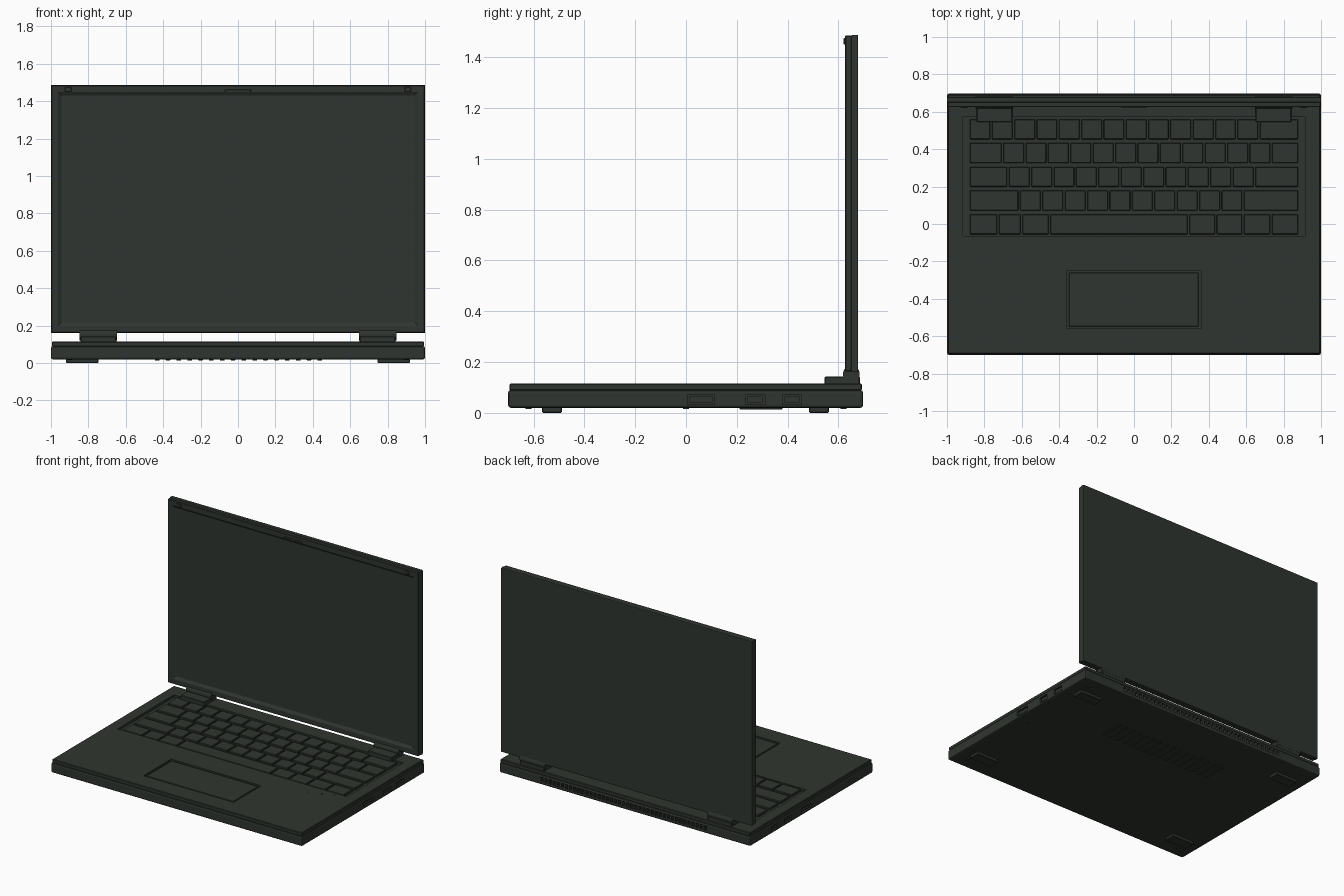
import bpy, bmesh, math
from mathutils import Matrix, Vector

if "Cube" in bpy.data.objects:
    bpy.data.objects.remove(bpy.data.objects["Cube"])

# one dark green-grey for the whole machine
mat = bpy.data.materials.new("dark green grey")
mat.diffuse_color = (0.029, 0.036, 0.029, 1)
mat.use_nodes = True
mat.node_tree.nodes["Principled BSDF"].inputs["Base Color"].default_value = mat.diffuse_color


def finish(name, bm):
    me = bpy.data.meshes.new(name)
    bm.to_mesh(me)
    bm.free()
    me.materials.append(mat)
    ob = bpy.data.objects.new(name, me)
    bpy.context.collection.objects.link(ob)
    return ob


def add_box(bm, x0, x1, y0, y1, z0, z1, bevel=0.0, seg=1):
    part = bmesh.new()
    m = Matrix.Translation(((x0 + x1) / 2, (y0 + y1) / 2, (z0 + z1) / 2)) @ \
        Matrix.Diagonal((x1 - x0, y1 - y0, z1 - z0, 1))
    bmesh.ops.create_cube(part, size=1, matrix=m)
    if bevel:
        bmesh.ops.bevel(part, geom=part.edges[:], offset=bevel, segments=seg,
                        affect='EDGES', profile=0.5)
    tmp = bpy.data.meshes.new("tmp")
    part.to_mesh(tmp)
    part.free()
    bm.from_mesh(tmp)
    bpy.data.meshes.remove(tmp)


def boxes(name, items, bevel=0.0, seg=1):
    bm = bmesh.new()
    for it in items:
        add_box(bm, *it, bevel, seg)
    return finish(name, bm)


def add_cyl(bm, centre, r, depth, axis='Z', n=24):
    rot = Matrix.Rotation(math.pi / 2, 4, 'Y') if axis == 'X' else Matrix()
    bmesh.ops.create_cone(bm, cap_ends=True, segments=n, radius1=r, radius2=r,
                          depth=depth, matrix=Matrix.Translation(centre) @ rot)


def cut(ob, items):
    cutter = boxes("cutter", items)
    cutter.hide_render = True
    mod = ob.modifiers.new("cut", 'BOOLEAN')
    mod.operation = 'DIFFERENCE'
    mod.solver = 'EXACT'
    mod.object = cutter
    bpy.context.view_layer.objects.active = ob
    bpy.ops.object.modifier_apply(modifier=mod.name)
    bpy.data.objects.remove(cutter)


def sides(items):
    # repeat boxes on both sides of x = 0
    return items + [(-b, -a, *rest) for a, b, *rest in items]


# lower body with side ports and rear vents
base = boxes("base_body", [(-1, 1, -0.70, 0.697, 0.02, 0.09)], 0.01, 2)
ports = [(0.005, 0.112), (0.235, 0.31), (0.38, 0.455)]
vents = [(-0.65 + i * 0.0325, -0.65 + i * 0.0325 + 0.018, 0.675, 0.75, 0.042, 0.074)
         for i in range(41)]
cut(base, sides([(0.95, 1.1, a, b, 0.034, 0.071) for a, b in ports]) + vents)

# port inserts
boxes("port_inserts", sides([(0.94, 0.994, a + 0.008, b - 0.008, 0.041, 0.064)
                             for a, b in ports]))

# palm rest deck with keyboard well and touchpad well
deck = boxes("top_deck", [(-0.995, 0.995, -0.695, 0.692, 0.088, 0.115)], 0.004)
cut(deck, [(-0.914, 0.914, -0.064, 0.575, 0.097, 0.2),
           (-0.36, 0.357, -0.56, -0.248, 0.103, 0.2)])
boxes("touchpad", [(-0.348, 0.345, -0.548, -0.26, 0.1, 0.112)], 0.003)

# keyboard: rows of key widths, in key units
rows = [[1] * 13 + [1.8],
        [1.5] + [1] * 12 + [1.25],
        [1.75] + [1] * 11 + [2],
        [2.25] + [1] * 10 + [2.5],
        [1.3, 1.05, 1.25, 6.2, 1.22, 1.22, 1.25, 1.25]]
keys = []
for r, widths in enumerate(rows):
    y1 = 0.56 - r * 0.127
    unit = 1.766 / sum(widths)
    x = -0.883
    for w in widths:
        keys.append((x + 0.005, x + w * unit - 0.005, y1 - 0.107, y1, 0.095, 0.113))
        x += w * unit
boxes("keys", keys, 0.003)

# small status lights on the palm rest
bm = bmesh.new()
for x, y in ((0.67, -0.15), (0.75, -0.12), (0.83, -0.09)):
    add_cyl(bm, (x, y, 0.115), 0.006, 0.003, n=12)
finish("status_lights", bm)

# display bezel with sloping rim down to the recessed screen
bm = bmesh.new()
add_box(bm, -0.998, 0.998, 0.626, 0.652, 0.163, 1.485, 0.003)
bm.faces.ensure_lookup_table()
front = max((f for f in bm.faces if f.normal.y < -0.9), key=lambda f: f.calc_area())
bmesh.ops.inset_region(bm, faces=[front], thickness=0.047, depth=0)
bmesh.ops.inset_region(bm, faces=[front], thickness=0.026, depth=-0.012)
finish("display_bezel", bm)

# lid back shell
boxes("lid_shell", [(-1, 1, 0.65, 0.678, 0.16, 1.488)], 0.005, 2)

# camera strip and corner bumpers
boxes("camera_strip", [(-0.07, 0.07, 0.624, 0.63, 1.448, 1.462)], 0.002)
boxes("corner_bumpers", sides([(0.89, 0.925, 0.619, 0.63, 1.45, 1.475)]), 0.003)

# hinges: barrel, deck block and lid bracket on both sides
bm = bmesh.new()
for s in (-1, 1):
    add_cyl(bm, (s * 0.747, 0.651, 0.153), 0.033, 0.2, 'X', 24)
barrel = finish("hinge_barrels", bm)
bpy.ops.object.select_all(action='DESELECT')
barrel.select_set(True)
bpy.context.view_layer.objects.active = barrel
bpy.ops.object.shade_smooth_by_angle(angle=math.radians(35))
boxes("hinge_blocks", sides([(0.65, 0.842, 0.545, 0.685, 0.11, 0.143)]), 0.004)

# rubber feet
boxes("feet", sides([(0.745, 0.92, a, a + 0.078, 0.0, 0.024)
                     for a in (-0.567, 0.485)]), 0.004)

# underside vent slats
boxes("bottom_vent_slats", [(-0.445 + i * 0.058, -0.42 + i * 0.058, 0.21, 0.38, 0.014, 0.023)
                            for i in range(16)], 0.002)

# underside screws
bm = bmesh.new()
for x in (-0.9, 0.9):
    for y in (-0.62, 0, 0.62):
        add_cyl(bm, (x, y, 0.019), 0.012, 0.006, n=12)
finish("bottom_screws", bm)
